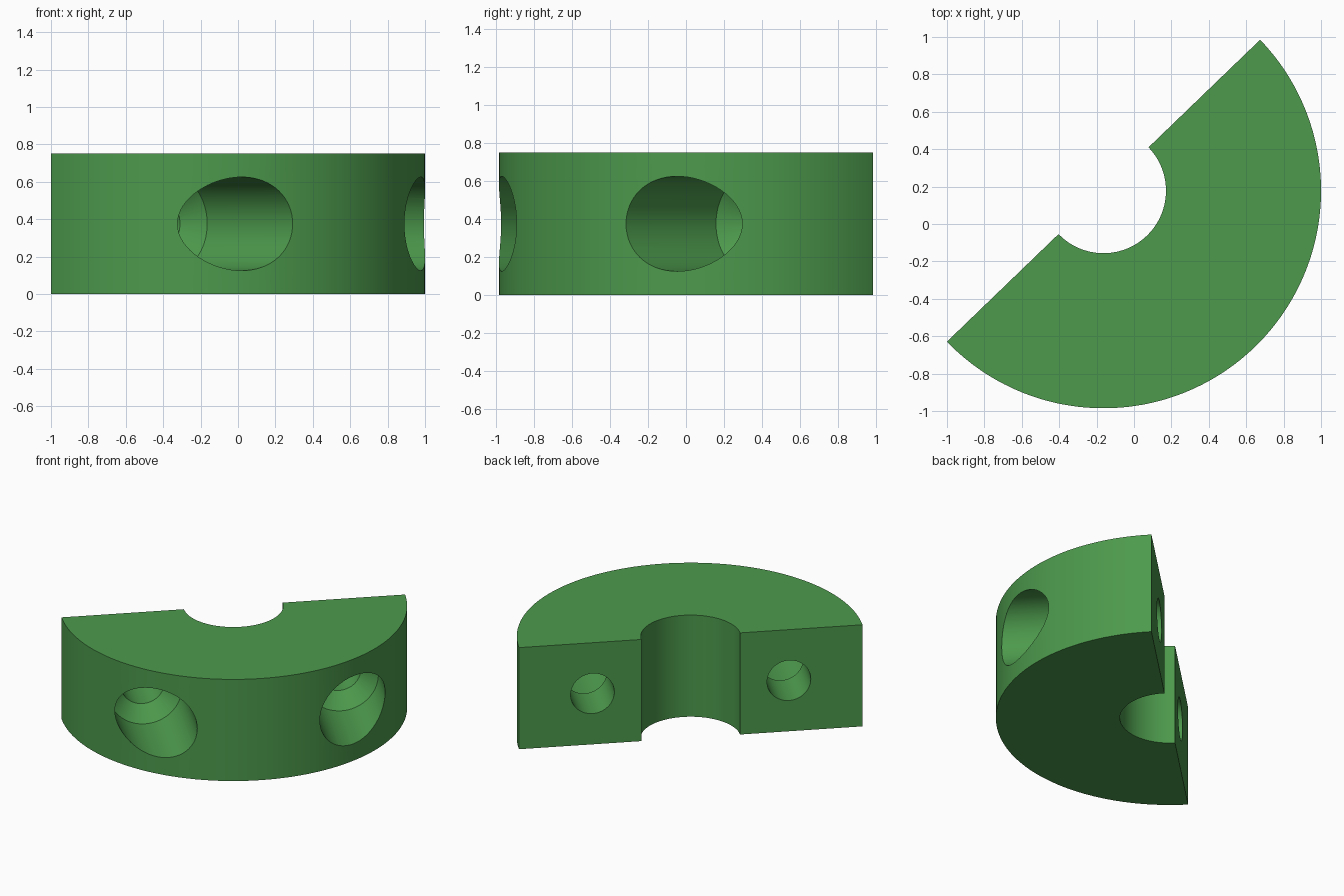
import bpy, bmesh, math
from mathutils import Matrix, Vector

if "Cube" in bpy.data.objects:
    bpy.data.objects.remove(bpy.data.objects["Cube"])

R_OUT, R_IN, HEIGHT = 1.163, 0.334, 0.75
CENTRE = Vector((-0.163, 0.178, 0))
TURN = math.radians(43.95)      # direction of the flat split face
PLACE = Matrix.Translation(CENTRE) @ Matrix.Rotation(TURN, 4, 'Z')

green = bpy.data.materials.new("green")
green.diffuse_color = (0.073, 0.319, 0.073, 1)
green.use_nodes = True
green.node_tree.nodes["Principled BSDF"].inputs["Base Color"].default_value = green.diffuse_color


def make_object(name, bm):
    bmesh.ops.recalc_face_normals(bm, faces=bm.faces)
    mesh = bpy.data.meshes.new(name)
    bm.to_mesh(mesh)
    bm.free()
    mesh.materials.append(green)
    obj = bpy.data.objects.new(name, mesh)
    bpy.context.collection.objects.link(obj)
    obj.matrix_world = PLACE
    return obj


# half ring: split face on local y = 0, body towards local -y
def half_ring():
    n = 96
    bm = bmesh.new()
    outline = [(R_OUT, math.pi + math.pi * i / n) for i in range(n + 1)]
    outline += [(R_IN, 2 * math.pi - math.pi * i / n) for i in range(n + 1)]
    face = bm.faces.new([bm.verts.new((r * math.cos(a), r * math.sin(a), 0))
                         for r, a in outline])
    top = bmesh.ops.extrude_face_region(bm, geom=[face])["geom"]
    bmesh.ops.translate(bm, vec=(0, 0, HEIGHT),
                        verts=[v for v in top if isinstance(v, bmesh.types.BMVert)])
    return make_object("collar_half", bm)


# stepped bolt hole: narrow bore, conical shoulder, wide bore to the rim
def bolt_cutter(name, x):
    n = 64
    profile = [(-0.1, 0.148), (0.324, 0.148), (0.428, 0.25), (1.4, 0.25)]
    bm = bmesh.new()
    rings = [[bm.verts.new((x + r * math.cos(2 * math.pi * i / n), -t,
                            HEIGHT / 2 + r * math.sin(2 * math.pi * i / n)))
              for i in range(n)] for t, r in profile]
    for a, b in zip(rings, rings[1:]):
        for i in range(n):
            j = (i + 1) % n
            bm.faces.new((a[i], a[j], b[j], b[i]))
    bm.faces.new(rings[0])
    bm.faces.new(rings[-1])
    obj = make_object(name, bm)
    obj.hide_render = True
    return obj


collar = half_ring()
cutters = [bolt_cutter("left_bolt_cutter", -0.665),
           bolt_cutter("right_bolt_cutter", 0.665)]
bpy.context.view_layer.objects.active = collar
collar.select_set(True)
for cutter in cutters:
    mod = collar.modifiers.new("bolt_hole", 'BOOLEAN')
    mod.object = cutter
    mod.operation = 'DIFFERENCE'
    mod.solver = 'EXACT'
    bpy.ops.object.modifier_apply(modifier=mod.name)
for cutter in cutters:
    bpy.data.objects.remove(cutter)
bpy.ops.object.shade_smooth_by_angle(angle=math.radians(30))
